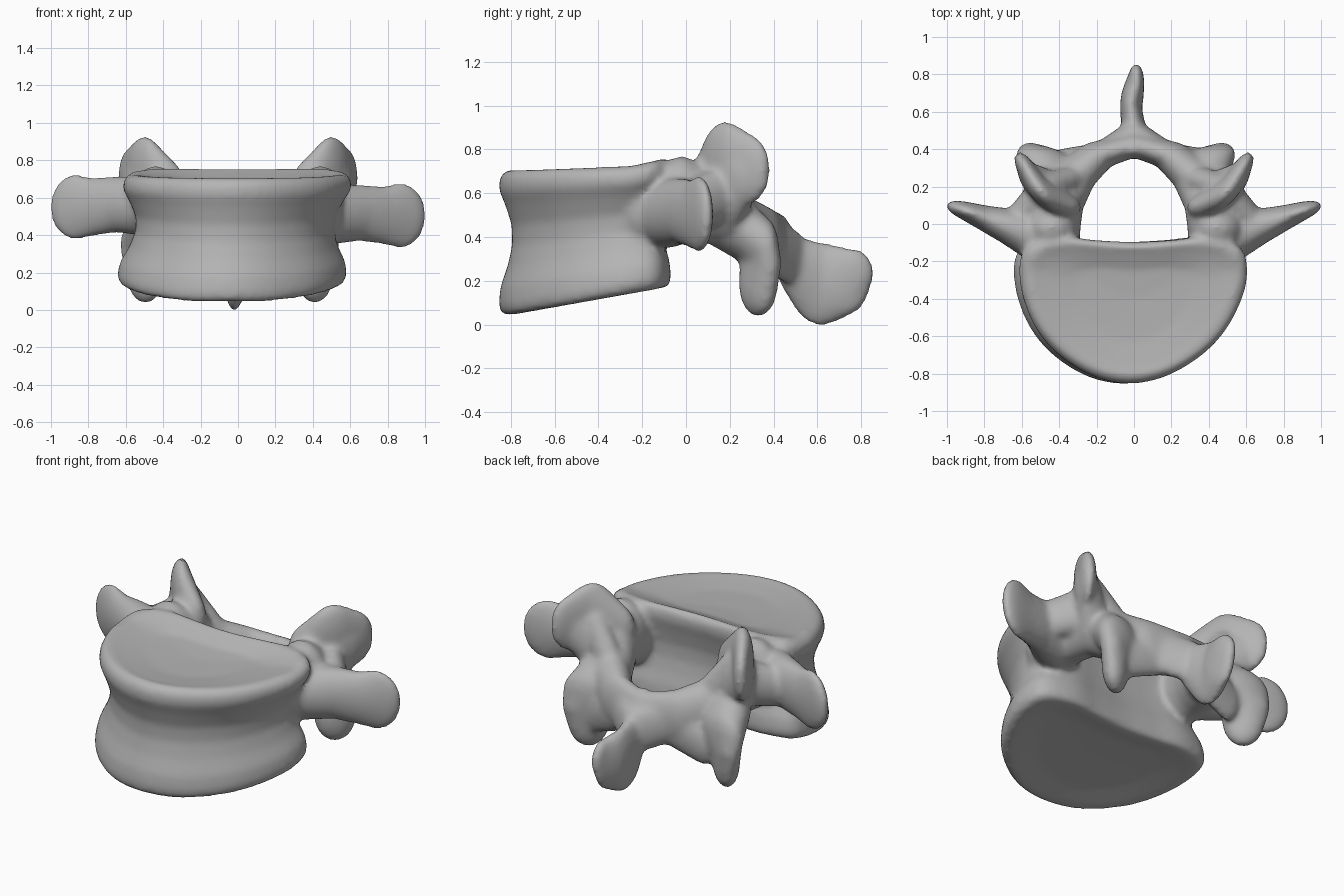
import bpy, bmesh, math
from mathutils import Vector, Matrix

if "Cube" in bpy.data.objects:
    bpy.data.objects.remove(bpy.data.objects["Cube"])

bone = bpy.data.materials.new("bone grey")
bone.use_nodes = True
GREY = (0.46, 0.46, 0.46, 1)
bone.diffuse_color = GREY
bone.node_tree.nodes["Principled BSDF"].inputs["Base Color"].default_value = GREY

bm = bmesh.new()


def blob_points(pos, radii, yaw=0, side=1):
    """Points of an ellipsoid turned about z, mirrored when side is -1."""
    turn = Matrix.Rotation(math.radians(yaw), 3, "Z")
    pts = []
    for i in range(13):
        a = math.pi * i / 12
        for j in range(20):
            b = math.tau * j / 20
            p = Vector((math.sin(a) * math.cos(b) * radii[0],
                        math.sin(a) * math.sin(b) * radii[1],
                        math.cos(a) * radii[2]))
            p = turn @ p + Vector(pos)
            p.x *= side
            pts.append(p)
    return pts


def chain(blobs, side=1, shift=(0, 0, 0)):
    """Closed hulls between each pair of neighbouring blobs."""
    for a, b in zip(blobs, blobs[1:]):
        part = bmesh.new()
        for p in blob_points(*a, side=side) + blob_points(*b, side=side):
            part.verts.new(p + Vector(shift))
        bmesh.ops.remove_doubles(part, verts=part.verts, dist=0.0005)
        res = bmesh.ops.convex_hull(part, input=part.verts)
        loose = {v for v in res["geom_interior"] + res["geom_unused"]
                 if isinstance(v, bmesh.types.BMVert)}
        bmesh.ops.delete(part, geom=list(loose), context="VERTS")
        bmesh.ops.recalc_face_normals(part, faces=part.faces)
        mesh = bpy.data.meshes.new("part")
        part.to_mesh(mesh)
        part.free()
        bm.from_mesh(mesh)
        bpy.data.meshes.remove(mesh)


def smooth_loop(pts, steps=5):
    """Closed Catmull-Rom curve through the points."""
    out, n = [], len(pts)
    for i in range(n):
        p0, p1, p2, p3 = (Vector(pts[(i + k) % n]) for k in (-1, 0, 1, 2))
        for s in range(steps):
            t = s / steps
            out.append(0.5 * (2 * p1 + (p2 - p0) * t
                              + (2 * p0 - 5 * p1 + 4 * p2 - p3) * t * t
                              + (3 * p1 - p0 - 3 * p2 + p3) * t ** 3))
    return out


# Vertebral body: waisted drum with slightly dished ends
half = [(0.21, -0.81), (0.41, -0.68), (0.54, -0.51), (0.61, -0.3),
        (0.58, -0.13), (0.4, -0.07), (0.2, -0.085)]
outline = smooth_loop([(0, -0.855)] + half + [(0, -0.095)]
                      + [(-x, y) for x, y in reversed(half)])
centre = Vector((0, -0.4))
# (height fraction, outline scale)
levels = [(0.04, 0.03), (0.03, 0.6), (0.005, 0.86), (0, 0.94), (0.025, 0.985),
          (0.09, 1), (0.2, 0.98), (0.34, 0.91), (0.48, 0.865), (0.62, 0.87),
          (0.76, 0.935), (0.86, 0.995), (0.93, 0.995), (0.98, 0.96), (1, 0.9),
          (0.985, 0.8), (0.955, 0.5), (0.945, 0.03)]
rings = []
for t, k in levels:
    ring = []
    for p in outline:
        q = centre + (p - centre) * k
        low = 0.045 + 0.18 * max(q.y + 0.78, 0)
        high = 0.705 + 0.035 * (q.y + 0.84) + 0.2 * max(q.y + 0.25, 0)
        # The drum leans a little to its right at the bottom and front
        x = q.x - 0.035 * (1 - t) + 0.04 * min(q.y + 0.3, 0)
        ring.append(bm.verts.new((x, q.y, low + (high - low) * t)))
    rings.append(ring)
n = len(outline)
for a, b in zip(rings, rings[1:]):
    for i in range(n):
        j = (i + 1) % n
        bm.faces.new((a[i], a[j], b[j], b[i]))
bm.faces.new(list(reversed(rings[0])))
bm.faces.new(rings[-1])

for s in (1, -1):
    # Pedicle, joining the body to the arch
    chain([((0.43, -0.2, 0.53), (0.13, 0.12, 0.18)),
           ((0.44, -0.02, 0.57), (0.155, 0.09, 0.2)),
           ((0.41, 0.13, 0.54), (0.145, 0.09, 0.17))], s)
    # Transverse process, a paddle reaching outwards
    chain([((0.5, -0.08, 0.51), (0.12, 0.14, 0.16)),
           ((0.65, -0.02, 0.52), (0.1, 0.1, 0.15), 20),
           ((0.78, 0.025, 0.505), (0.11, 0.07, 0.155), 20),
           ((0.868, 0.06, 0.505), (0.145, 0.05, 0.175), 18)],
          s, (0, 0, 0.045 if s < 0 else 0))
    # Buttress between the transverse and superior processes
    chain([((0.64, 0, 0.54), (0.07, 0.08, 0.11)),
           ((0.52, 0.13, 0.58), (0.09, 0.08, 0.13))], s)
    # Superior articular process, a cupped rounded plate
    chain([((0.565, 0.275, 0.71), (0.125, 0.05, 0.165), 60),
           ((0.5, 0.18, 0.755), (0.135, 0.06, 0.175), 50),
           ((0.38, 0.1, 0.66), (0.1, 0.07, 0.14), 15)], s)
    chain([((0.53, 0.22, 0.68), (0.14, 0.065, 0.15), 55),
           ((0.42, 0.17, 0.5), (0.12, 0.1, 0.12))], s)
    # Web from the superior process down to the lamina
    chain([((0.46, 0.2, 0.68), (0.08, 0.07, 0.11)),
           ((0.31, 0.25, 0.48), (0.085, 0.075, 0.1))], s)
    # Lamina, the sloping roof of the canal
    chain([((0.395, 0.12, 0.51), (0.135, 0.1, 0.14)),
           ((0.345, 0.24, 0.45), (0.14, 0.09, 0.15)),
           ((0.2, 0.365, 0.38), (0.11, 0.075, 0.16)),
           ((0, 0.425, 0.37), (0.09, 0.065, 0.135))], s)
    # Inferior articular process, a tapering lobe hanging down behind
    chain([((0.38, 0.24, 0.46), (0.13, 0.09, 0.12)),
           ((0.4, 0.34, 0.36), (0.16, 0.075, 0.14), 15),
           ((0.42, 0.34, 0.28), (0.14, 0.075, 0.13), 30),
           ((0.42, 0.33, 0.185), (0.115, 0.07, 0.15), 38)],
          s, (-0.075 if s < 0 else -0.01, 0, 0))
    # Webs from the lamina to the inferior and spinous processes
    chain([((0.17, 0.38, 0.34), (0.1, 0.055, 0.13)),
           ((0.36, 0.35, 0.26), (0.08, 0.055, 0.12))], s)
    chain([((0.15, 0.39, 0.36), (0.09, 0.05, 0.13)),
           ((0, 0.51, 0.29), (0.05, 0.05, 0.13))], s)

# Spinous process, a thin blade pointing back
chain([((0, 0.4, 0.41), (0.09, 0.05, 0.11)),
       ((0, 0.5, 0.26), (0.065, 0.08, 0.14)),
       ((-0.02, 0.62, 0.185), (0.055, 0.155, 0.19)),
       ((0.005, 0.71, 0.195), (0.048, 0.135, 0.16)),
       ((0.012, 0.755, 0.235), (0.044, 0.105, 0.115))])

mesh = bpy.data.meshes.new("vertebra")
bm.to_mesh(mesh)
bm.free()
obj = bpy.data.objects.new("vertebra", mesh)
bpy.context.collection.objects.link(obj)

# Fuse all parts into one skin and soften the joins
remesh = obj.modifiers.new("fuse", "REMESH")
remesh.mode = "VOXEL"
remesh.voxel_size = 0.016
soften = obj.modifiers.new("soften", "SMOOTH")
soften.factor = 0.5
soften.iterations = 10
bpy.context.view_layer.update()
graph = bpy.context.evaluated_depsgraph_get()
fused = bpy.data.meshes.new_from_object(obj.evaluated_get(graph))
obj.modifiers.clear()
obj.data = fused
fused.materials.clear()
fused.materials.append(bone)
for f in fused.polygons:
    f.use_smooth = True
    f.material_index = 0
